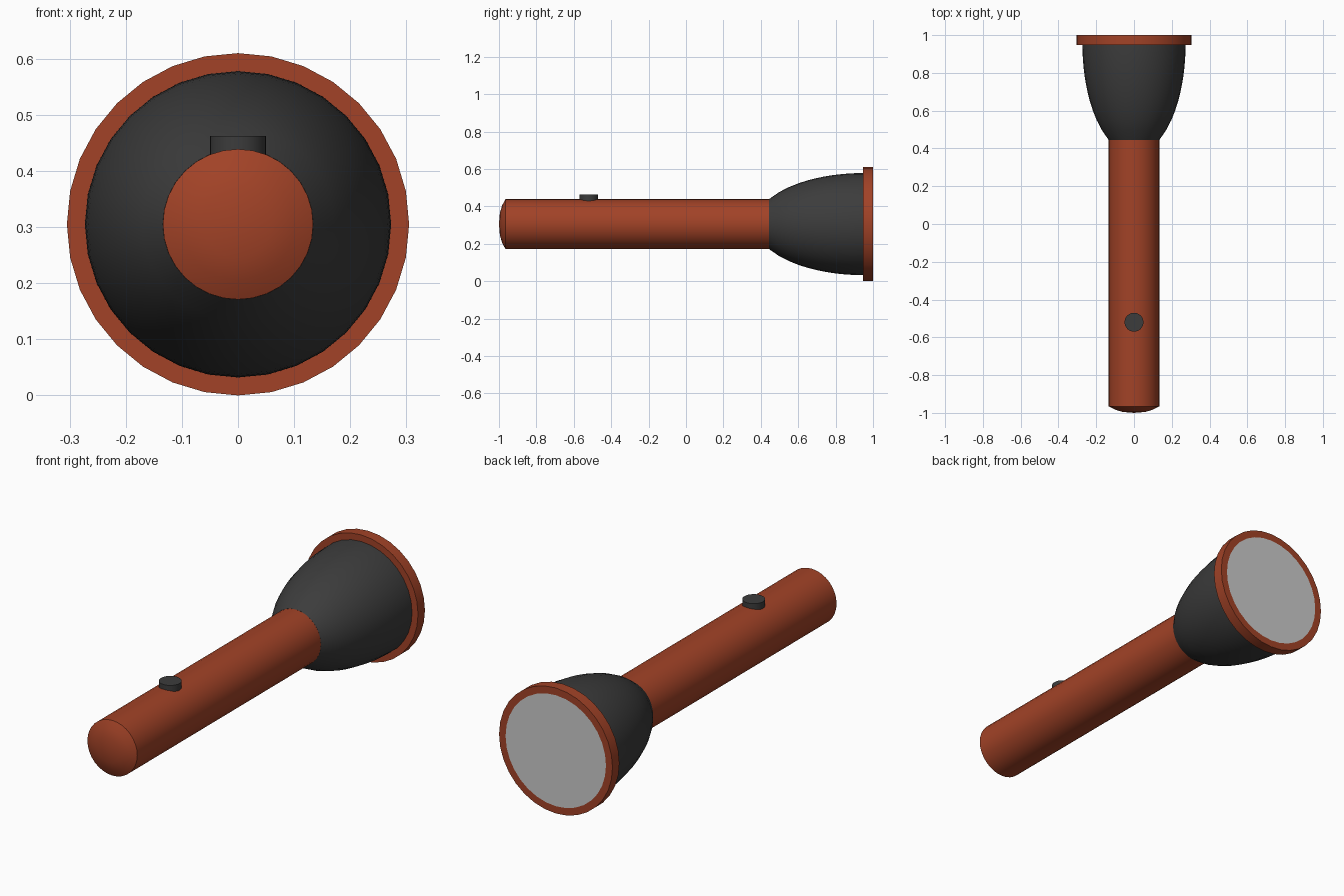
import bpy, bmesh
from math import sin, cos, pi, radians, sqrt
from mathutils import Matrix

if "Cube" in bpy.data.objects:
    bpy.data.objects.remove(bpy.data.objects["Cube"])

AXIS_Z = 0.305
SIDES = 32


def material(name, colour):
    m = bpy.data.materials.new(name)
    m.diffuse_color = (*colour, 1)
    m.use_nodes = True
    m.node_tree.nodes["Principled BSDF"].inputs["Base Color"].default_value = m.diffuse_color
    return m


red = material("red_plastic", (0.36, 0.055, 0.02))
dark = material("dark_rubber", (0.045, 0.045, 0.045))


def lathe(name, profile, mat=None, closed=False, matrix=None):
    """Spin (radius, along) points round the torch axis (+y)."""
    bm = bmesh.new()
    rings = []
    for r, a in profile:
        if r == 0:
            rings.append([bm.verts.new((0, 0, a))] * SIDES)
        else:
            rings.append([bm.verts.new((r * cos(2 * pi * i / SIDES), r * sin(2 * pi * i / SIDES), a))
                          for i in range(SIDES)])
    pairs = list(zip(rings, rings[1:]))
    if closed:
        pairs.append((rings[-1], rings[0]))
    for p, q in pairs:
        for i in range(SIDES):
            j = (i + 1) % SIDES
            bm.faces.new(list(dict.fromkeys((p[i], p[j], q[j], q[i]))))
    bmesh.ops.recalc_face_normals(bm, faces=bm.faces)
    if matrix is None:
        matrix = Matrix.Translation((0, 0, AXIS_Z)) @ Matrix.Rotation(radians(-90), 4, 'X')
    bm.transform(matrix)
    mesh = bpy.data.meshes.new(name)
    bm.to_mesh(mesh)
    bm.free()
    ob = bpy.data.objects.new(name, mesh)
    bpy.context.collection.objects.link(ob)
    if mat:
        mesh.materials.append(mat)
    bpy.ops.object.select_all(action='DESELECT')
    ob.select_set(True)
    bpy.context.view_layer.objects.active = ob
    bpy.ops.object.shade_smooth_by_angle(angle=radians(25))
    return ob


# Handle tube with a shallow domed end
lathe("handle", [(0, -1), (0.06, -0.995), (0.10, -0.983), (0.134, -0.965),
                 (0.134, 0.45), (0, 0.45)], red)

# Elliptical reflector housing
head = []
for k in range(13):
    y = 0.445 + 0.505 * (1 - (1 - k / 12) ** 1.3)
    head.append((0.273 * sqrt(1 - ((0.95 - y) / 0.58) ** 2), y))
lathe("head", [(0, 0.445)] + head + [(0, 0.95)], dark)

# Front rim ring
lathe("rim", [(0.27, 0.947), (0.305, 0.947), (0.305, 1.0), (0.27, 1.0)], red, closed=True)

# Lens, flush with the rim
lathe("lens", [(0, 0.96), (0.27, 0.96), (0.27, 1.0), (0, 1.0)])

# Round switch button on top of the handle
lathe("switch_button", [(0, 0), (0.05, 0), (0.05, 0.04), (0, 0.04)], dark,
      matrix=Matrix.Translation((0, -0.52, 0.422)))
